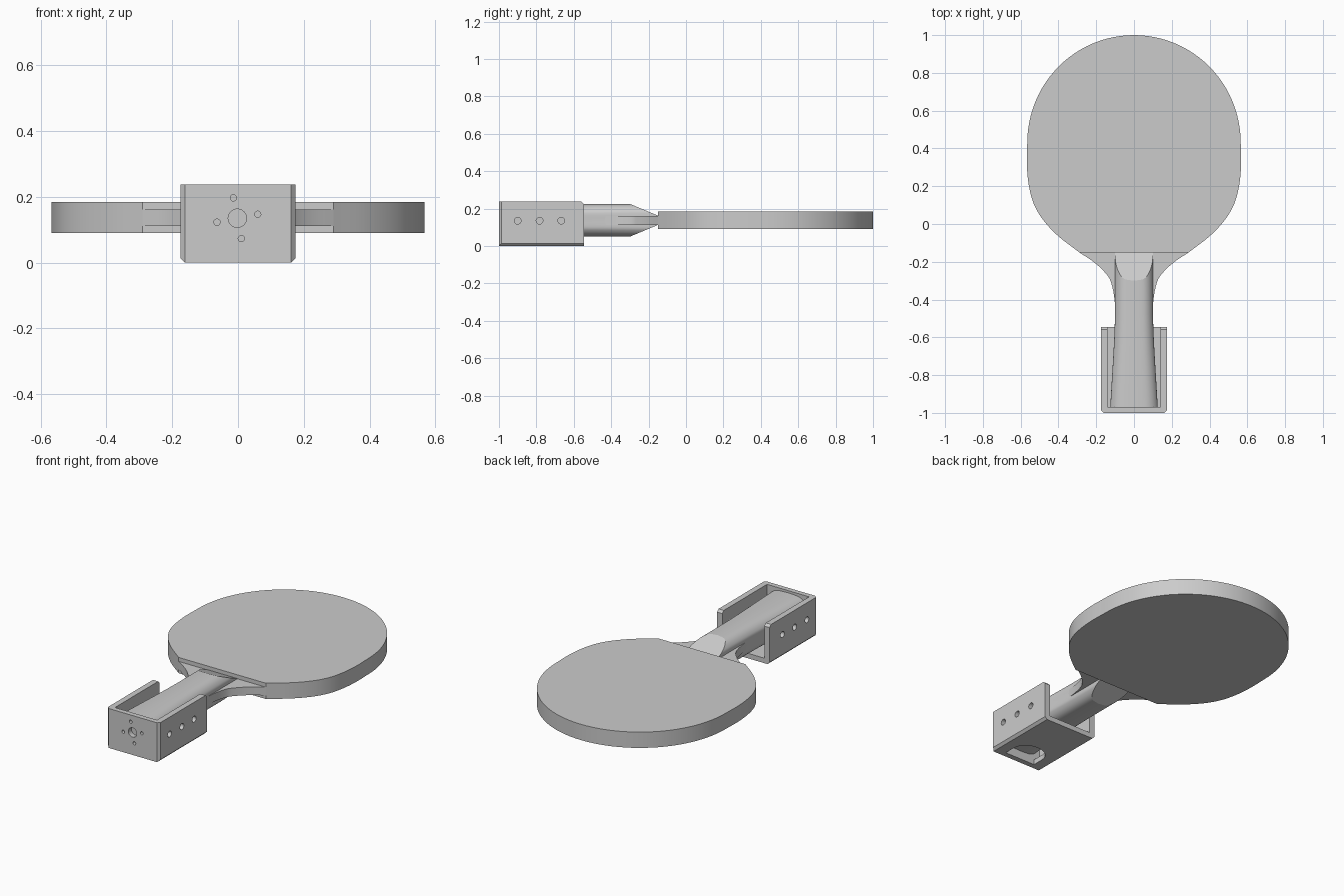
import bpy, bmesh, math
from mathutils import Matrix, Vector

if "Cube" in bpy.data.objects:
    bpy.data.objects.remove(bpy.data.objects["Cube"])


def finish(bm, name, angle=30):
    bmesh.ops.recalc_face_normals(bm, faces=bm.faces[:])
    me = bpy.data.meshes.new(name)
    bm.to_mesh(me)
    bm.free()
    ob = bpy.data.objects.new(name, me)
    bpy.context.collection.objects.link(ob)
    bpy.ops.object.select_all(action='DESELECT')
    ob.select_set(True)
    bpy.context.view_layer.objects.active = ob
    bpy.ops.object.shade_smooth_by_angle(angle=math.radians(angle))
    return ob


def spline(pts, steps=5):
    """Smooth curve through the points (Catmull-Rom)."""
    p = [Vector(q) for q in pts]
    p = [2 * p[0] - p[1]] + p + [2 * p[-1] - p[-2]]
    out = []
    for a, b, c, d in zip(p, p[1:], p[2:], p[3:]):
        for i in range(steps):
            t = i / steps
            out.append(0.5 * (2 * b + (c - a) * t + (2 * a - 5 * b + 4 * c - d) * t * t
                              + (3 * b - a - 3 * c + d) * t ** 3))
    return out + [p[-2]]


def mirrored(half):
    """Close a right-hand outline with its mirror image."""
    return list(half) + [Vector((-q[0], q[1])) for q in reversed(half) if abs(q[0]) > 1e-6]


def prism(name, outline, z0, z1):
    bm = bmesh.new()
    face = bm.faces.new([bm.verts.new((q[0], q[1], z0)) for q in outline])
    top = bmesh.ops.extrude_face_region(bm, geom=[face])['geom']
    bmesh.ops.translate(bm, vec=(0, 0, z1 - z0), verts=[g for g in top if isinstance(g, bmesh.types.BMVert)])
    return finish(bm, name)


def box(bm, lo, hi):
    size = [b - a for a, b in zip(lo, hi)]
    mid = [(a + b) / 2 for a, b in zip(lo, hi)]
    bmesh.ops.create_cube(bm, size=1, matrix=Matrix.Translation(mid) @ Matrix.Diagonal((*size, 1)))


def rod(bm, centre, r, length, axis):
    rot = Matrix.Rotation(math.pi / 2, 4, axis)
    bmesh.ops.create_cone(bm, cap_ends=True, segments=24, radius1=r, radius2=r, depth=length,
                          matrix=Matrix.Translation(centre) @ rot)


def cut(target, cutter):
    mod = target.modifiers.new('cut', 'BOOLEAN')
    mod.operation, mod.solver, mod.object = 'DIFFERENCE', 'EXACT', cutter
    bpy.context.view_layer.objects.active = target
    bpy.ops.object.modifier_apply(modifier=mod.name)
    bpy.data.objects.remove(cutter)


# Blade: round head with tapering shoulders, cut straight at the bottom
MID = 0.1375
arc = [Vector((0.565 * math.cos(a), 0.43 + 0.57 * math.sin(a)))
       for a in [math.pi / 2 * i / 24 for i in range(25)]]
arc[-1].x = 0
shoulder = spline([(0.29, -0.15), (0.40, -0.065), (0.48, 0.02), (0.53, 0.105),
                   (0.556, 0.2), (0.567, 0.31), (0.565, 0.43)])
prism("paddle_blade", mirrored(shoulder[:-1] + arc), 0.09, 0.185)

# Neck: thin core sweeping from the blade into the handle
neck = spline([(0.095, -0.55), (0.103, -0.40), (0.125, -0.30), (0.16, -0.25), (0.215, -0.2), (0.29, -0.15)])
prism("paddle_neck", mirrored(neck), 0.112, 0.161)

# Handle: rounded section, flared towards the butt, bevelled towards the blade
quarter = spline([(1.0, 0.0), (1.0, 0.035), (0.94, 0.053), (0.77, 0.072), (0.5, 0.084), (0.0, 0.0875)], 3)
section = [(q.x, q.y) for q in quarter]
section += [(-x, z) for x, z in reversed(section[:-1])]
section += [(-x, -z) for x, z in section[1:-1]]
bm = bmesh.new()
rings = []
for y, w in [(-0.968, 0.125), (-0.88, 0.12), (-0.78, 0.114), (-0.68, 0.108), (-0.58, 0.103),
             (-0.48, 0.1), (-0.15, 0.1)]:
    rings.append([bm.verts.new((x * w, y, MID + z)) for x, z in section])
for a, b in zip(rings, rings[1:]):
    for i in range(len(a)):
        j = (i + 1) % len(a)
        bm.faces.new((a[i], a[j], b[j], b[i]))
bm.faces.new(rings[0])
bm.faces.new(rings[-1])
for s in (1, -1):
    res = bmesh.ops.bisect_plane(bm, geom=bm.verts[:] + bm.edges[:] + bm.faces[:],
                                 plane_co=(0, -0.3, MID + s * 0.0875),
                                 plane_no=(0, 0.0625, s * 0.15), clear_outer=True)
    rim = [g for g in res['geom_cut'] if isinstance(g, bmesh.types.BMEdge)]
    bmesh.ops.holes_fill(bm, edges=rim, sides=0)
finish(bm, "paddle_handle", 20)

# Holder: open-topped bracket around the handle, with chamfered outer edges
bm = bmesh.new()
box(bm, (-0.175, -1, 0), (0.175, -0.545, 0.237))


def chamfered(e):
    m, d = (e.verts[0].co + e.verts[1].co) / 2, e.verts[0].co - e.verts[1].co
    upright = abs(d.z) > 0.1 and m.y < -0.9
    lower = abs(d.y) > 0.1 and m.z < 0.1
    tip = abs(d.x) > 0.1 and m.z > 0.1 and m.y > -0.7
    return upright or lower or tip


bmesh.ops.bevel(bm, geom=[e for e in bm.edges if chamfered(e)], offset=0.014, segments=1, affect='EDGES')
holder = finish(bm, "handle_holder")

# Inside of the holder
bm = bmesh.new()
box(bm, (-0.14, -0.97, 0.03), (0.14, -0.4, 0.5))
cut(holder, finish(bm, "cavity_cutter"))

# Bolt holes in the side walls and the end wall
bm = bmesh.new()
for y in (-0.9, -0.783, -0.667):
    rod(bm, (0, y, 0.135), 0.018, 0.6, 'Y')
cut(holder, finish(bm, "side_hole_cutter"))
bm = bmesh.new()
rod(bm, (-0.002, -1, 0.135), 0.028, 0.2, 'X')
for i in range(4):
    a = math.radians(11 + 90 * i)
    rod(bm, (-0.002 + 0.063 * math.cos(a), -1, 0.135 + 0.063 * math.sin(a)), 0.0095, 0.2, 'X')
cut(holder, finish(bm, "end_hole_cutter"))

# D-shaped opening in the floor
dome = [(0.1 * math.cos(a), -0.9 + 0.085 * math.sin(a)) for a in [math.pi * i / 24 for i in range(25)]]
cut(holder, prism("floor_cutter", [(-0.1, -0.968), (0.1, -0.968)] + dome, -0.1, 0.1))
for p in holder.data.polygons:
    p.use_smooth = False
